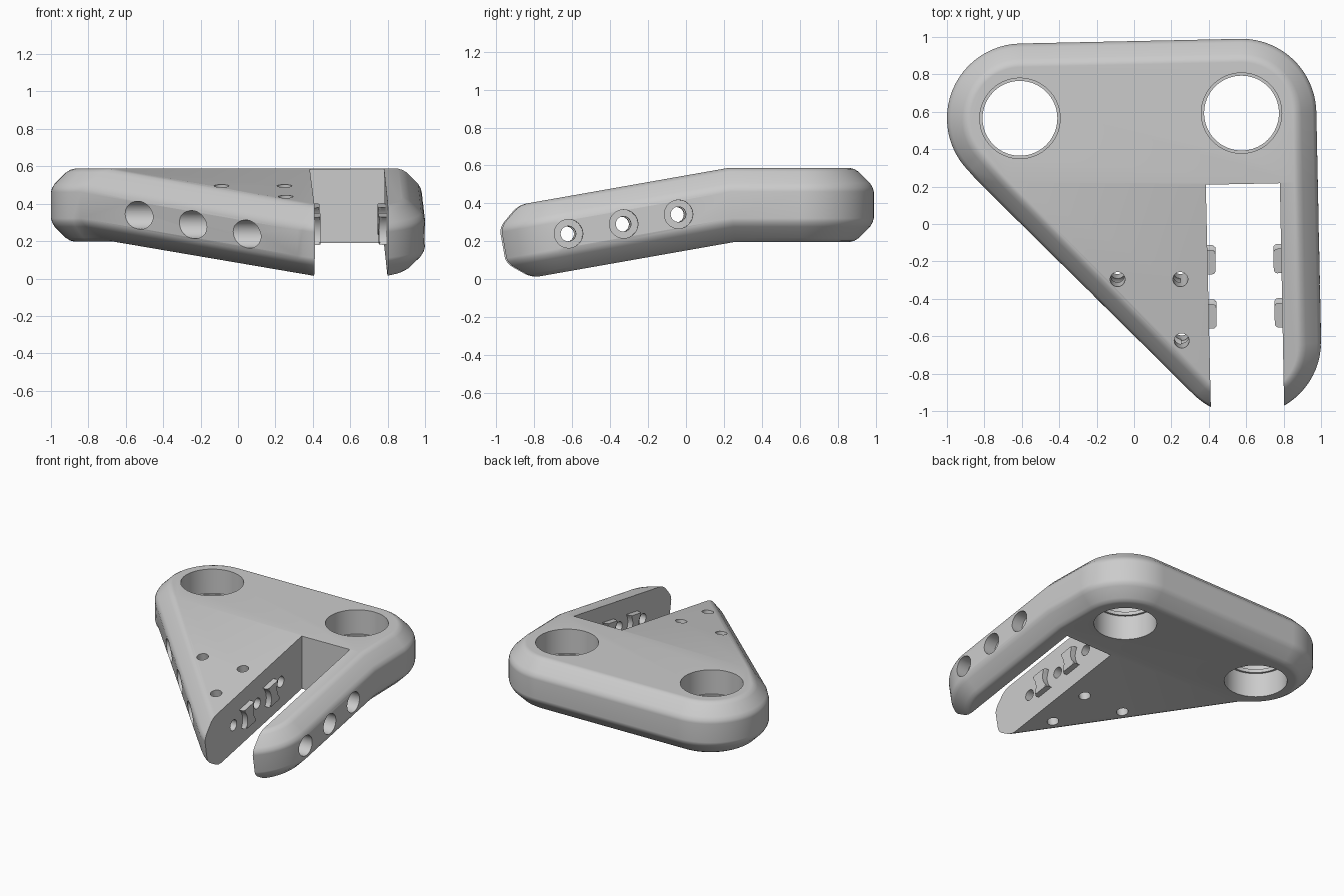
import bpy, bmesh
from math import radians, cos, sin, tan, atan2, pi, sqrt
from mathutils import Matrix, Vector

if "Cube" in bpy.data.objects:
    bpy.data.objects.remove(bpy.data.objects["Cube"])

THICK, BASE = 0.39, 0.197
BEND_Y, BEND_Z, BEND = 0.24, BASE + THICK / 2, radians(10)
TILT = Matrix.Rotation(radians(1), 4, 'Z')
# maps the unbent front half to its sloping position
SLOPE = (Matrix.Translation((0, BEND_Y, BEND_Z)) @ Matrix.Rotation(BEND, 4, 'X')
         @ Matrix.Translation((0, -BEND_Y, -BEND_Z)))

grey = bpy.data.materials.new("light grey")
grey.use_nodes = True
grey.diffuse_color = (0.6, 0.6, 0.6, 1)
grey.node_tree.nodes["Principled BSDF"].inputs["Base Color"].default_value = (0.6, 0.6, 0.6, 1)


def make_object(name, bm):
    bmesh.ops.recalc_face_normals(bm, faces=bm.faces)
    mesh = bpy.data.meshes.new(name)
    bm.to_mesh(mesh)
    bm.free()
    mesh.materials.append(grey)
    ob = bpy.data.objects.new(name, mesh)
    bpy.context.collection.objects.link(ob)
    return ob


def activate(ob):
    bpy.ops.object.select_all(action='DESELECT')
    ob.select_set(True)
    bpy.context.view_layer.objects.active = ob


def prism(bm, points):
    """Join matching rings of points into a closed solid."""
    rings = [[bm.verts.new(p) for p in ring] for ring in points]
    n = len(rings[0])
    for a, b in zip(rings, rings[1:]):
        for i in range(n):
            j = (i + 1) % n
            bm.faces.new((a[i], a[j], b[j], b[i]))
    bm.faces.new(rings[0][::-1])
    bm.faces.new(rings[-1])


def cut(target, bm):
    cutter = make_object("cutter", bm)
    cutter.hide_render = True
    activate(target)
    mod = target.modifiers.new("cut", 'BOOLEAN')
    mod.operation, mod.solver, mod.object = 'DIFFERENCE', 'EXACT', cutter
    bpy.ops.object.modifier_apply(modifier=mod.name)
    bpy.data.objects.remove(cutter)


def drill(target, radius, length, matrix, sides=48):
    bm = bmesh.new()
    bmesh.ops.create_cone(bm, cap_ends=True, segments=sides, radius1=radius,
                          radius2=radius, depth=length, matrix=matrix)
    cut(target, bm)


def finish(ob):
    activate(ob)
    bpy.ops.object.shade_smooth_by_angle(angle=radians(30))
    mod = ob.modifiers.new("flat face shading", 'WEIGHTED_NORMAL')
    mod.keep_sharp = True


# Body: rounded triangle around three corner circles, with softened chamfers
corners = [Vector(c) for c in ((-0.6, 0.565), (0.6, -0.633), (0.575, 0.59))]
RADIUS = 0.4


def outline(inset, z):
    ring = []
    for i, c in enumerate(corners):
        before, after = c - corners[i - 1], corners[(i + 1) % 3] - c
        a0 = atan2(before.y, before.x) - pi / 2
        a1 = atan2(after.y, after.x) - pi / 2
        sweep = (a1 - a0) % (2 * pi)
        for k in range(25):
            a = a0 + sweep * k / 24
            ring.append((c.x + (RADIUS - inset) * cos(a), c.y + (RADIUS - inset) * sin(a), z))
    return ring


edge = [(0.125, 0), (0.103, 0.006), (0.08, 0.02), (0.02, 0.08), (0.006, 0.103), (0, 0.125)]
profile = edge + [(i, THICK - z) for i, z in reversed(edge)]
bm = bmesh.new()
prism(bm, [outline(i, BASE + z) for i, z in profile])

# Bend the front part downwards along a mitred line
bmesh.ops.bisect_plane(bm, geom=bm.verts[:] + bm.edges[:] + bm.faces[:], dist=1e-5,
                       plane_co=(0, BEND_Y, 0), plane_no=(0, 1, 0))
for v in bm.verts:
    if abs(v.co.y - BEND_Y) < 1e-4:
        v.co.y -= (v.co.z - BEND_Z) * tan(BEND / 2)
    elif v.co.y < BEND_Y:
        v.co = SLOPE @ v.co
body = make_object("wedge_body", bm)

# Slot open to the front
slot = [(0.384, 0.21), (0.78, 0.218), (0.807, -1.2), (0.416, -1.2)]
bm = bmesh.new()
prism(bm, [[(x, y, z) for x, y in slot] for z in (-0.5, 1)])
cut(body, bm)

# Two large through holes with pockets above and below a thin inner lip
for x, y in ((-0.61, 0.565), (0.575, 0.593)):
    drill(body, 0.2, 1, Matrix.Translation((x, y, BEND_Z)), 64)
    for side in (-1, 1):
        drill(body, 0.215, 0.4, Matrix.Translation((x, y, BEND_Z + side * 0.213)), 64)

# Small holes square to the sloping face
for x, y in ((-0.088, -0.27), (0.248, -0.27), (0.255, -0.603)):
    drill(body, 0.04, 1, SLOPE @ Matrix.Translation((x, y, BEND_Z)), 32)

# Cross bores with wide ends on both outer sides
bore_ys = (-0.633, -0.338, -0.044)
for y in bore_ys:
    axis = (SLOPE @ Matrix.Translation((0.95, y, BEND_Z)) @ TILT
            @ Matrix.Rotation(pi / 2, 4, 'Y'))
    drill(body, 0.04, 4, axis, 32)
    drill(body, 0.075, 1, axis @ Matrix.Translation((0, 0, 0.45)))
    drill(body, 0.075, 2, axis @ Matrix.Translation((0, 0, -1.7)))
finish(body)

# Waisted tabs on the slot walls, between the bores
HALF = 0.147


def tab(name, x, y, direction):
    heights = [-0.075 + 0.15 * k / 12 for k in range(13)]
    side = [(HALF - sqrt(0.11 ** 2 - h * h), h) for h in heights]
    shape = side + [(-w, h) for w, h in reversed(side)]
    bm = bmesh.new()
    prism(bm, [[(d * direction, w, h) for w, h in shape] for d in (-0.02, 0.042)])
    rim = [e for e in bm.edges if all(v.co.x * direction > 0.03 for v in e.verts)
           and abs(e.verts[0].co.z - e.verts[1].co.z) > 1e-4]
    bmesh.ops.bevel(bm, geom=rim, offset=0.018, segments=3, affect='EDGES', profile=0.5)
    bm.transform(SLOPE @ Matrix.Translation((x, y, BEND_Z)) @ TILT)
    finish(make_object(name, bm))


for place, y in (("front", (bore_ys[0] + bore_ys[1]) / 2), ("rear", (bore_ys[1] + bore_ys[2]) / 2)):
    drop = 0.0187 * (0.21 - y)
    tab(place + "_right_tab", 0.386 + drop, y - 0.007, 1)
    tab(place + "_left_tab", 0.781 + drop, y, -1)
